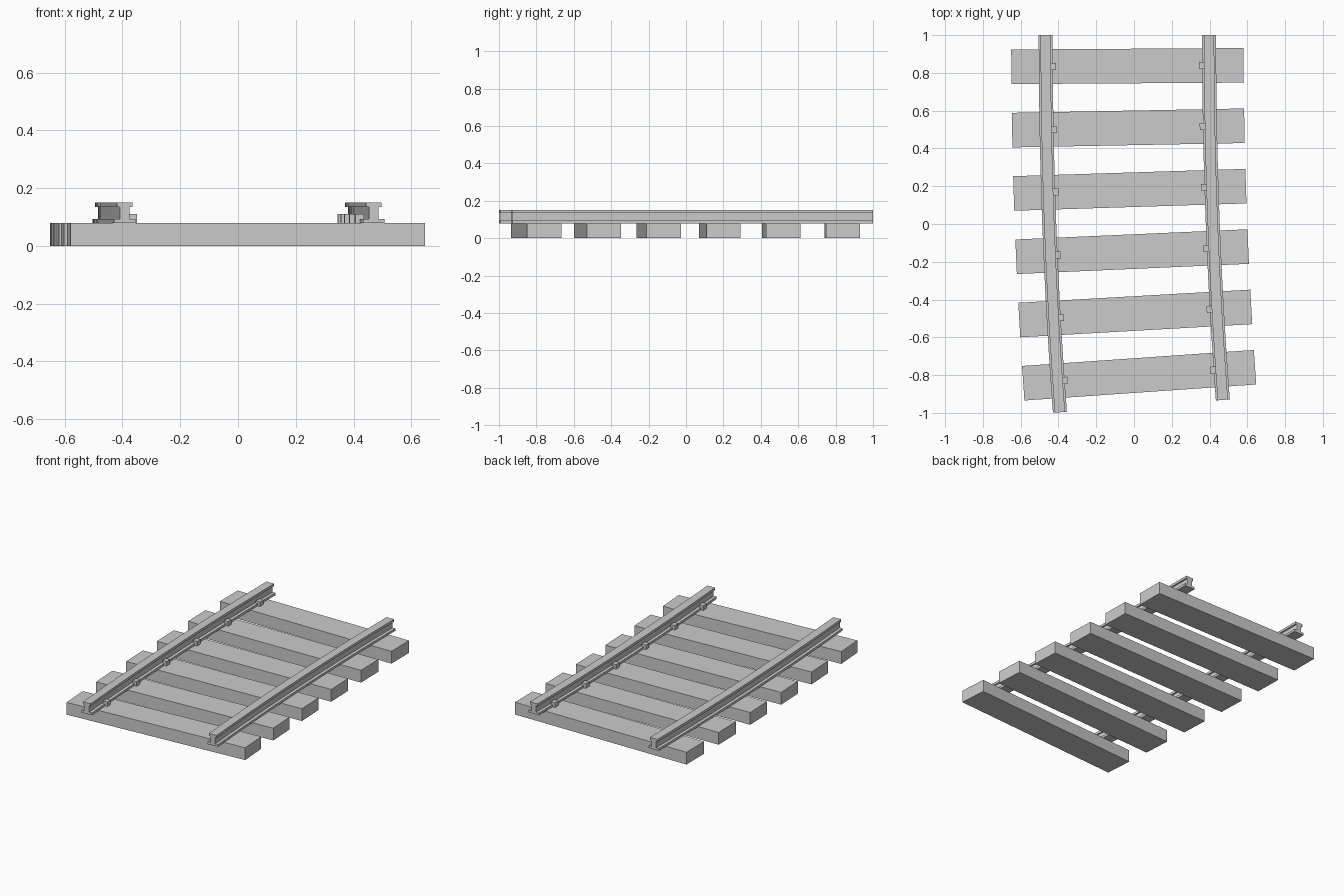
import bpy, bmesh, math

if "Cube" in bpy.data.objects:
    bpy.data.objects.remove(bpy.data.objects["Cube"])

R = 26.1                       # radius of the track centre line
SWEEP = math.asin(0.07525)     # angle covered by the curve
CX, CY = R - 0.035, 1.0        # centre of the curve
SLEEPERS, SEGMENTS = 6, 12
GAUGE = 0.4325                 # half distance between rail centres


def on_curve(offset, angle, z):
    """Point at a sideways offset (+x side positive) from the centre line."""
    r = R - offset
    return (CX - r * math.cos(angle), CY - r * math.sin(angle), z)


def finish(bm, name):
    bmesh.ops.recalc_face_normals(bm, faces=bm.faces)
    mesh = bpy.data.meshes.new(name)
    bm.to_mesh(mesh)
    bm.free()
    obj = bpy.data.objects.new(name, mesh)
    bpy.context.collection.objects.link(obj)
    return obj


def box(name, offset, angle, z0, z1, width, depth):
    bm = bmesh.new()
    bmesh.ops.create_cube(bm, size=1)
    bmesh.ops.scale(bm, vec=(width, depth, z1 - z0), verts=bm.verts)
    obj = finish(bm, name)
    obj.location = on_curve(offset, angle, (z0 + z1) / 2)
    obj.rotation_euler.z = angle
    return obj


def rail(name, offset):
    # I-shaped section: foot, web, head
    half = [(0.037, 0.079), (0.037, 0.094), (0.017, 0.094),
            (0.017, 0.135), (0.027, 0.135), (0.027, 0.151)]
    section = half + [(-x, z) for x, z in reversed(half)]
    bm = bmesh.new()
    rings = [[bm.verts.new(on_curve(offset + x, SWEEP * i / SEGMENTS, z)) for x, z in section]
             for i in range(SEGMENTS + 1)]
    n = len(section)
    for a, b in zip(rings, rings[1:]):
        for k in range(n):
            bm.faces.new((a[k], a[(k + 1) % n], b[(k + 1) % n], b[k]))
    bm.faces.new(rings[0])
    bm.faces.new(rings[-1])
    return finish(bm, name)


# Rails
rail("left_rail", -GAUGE)
rail("right_rail", GAUGE)

# Sleepers with a clip on the inner side of each rail
for i in range(SLEEPERS):
    angle = SWEEP * (i + 0.5) / SLEEPERS
    box(f"sleeper_{i + 1}", 0, angle, 0, 0.08, 1.23, 0.183)
    for side, label in ((-1, "left"), (1, "right")):
        box(f"{label}_clip_{i + 1}", side * (GAUGE - 0.039), angle, 0.077, 0.11, 0.03, 0.037)
